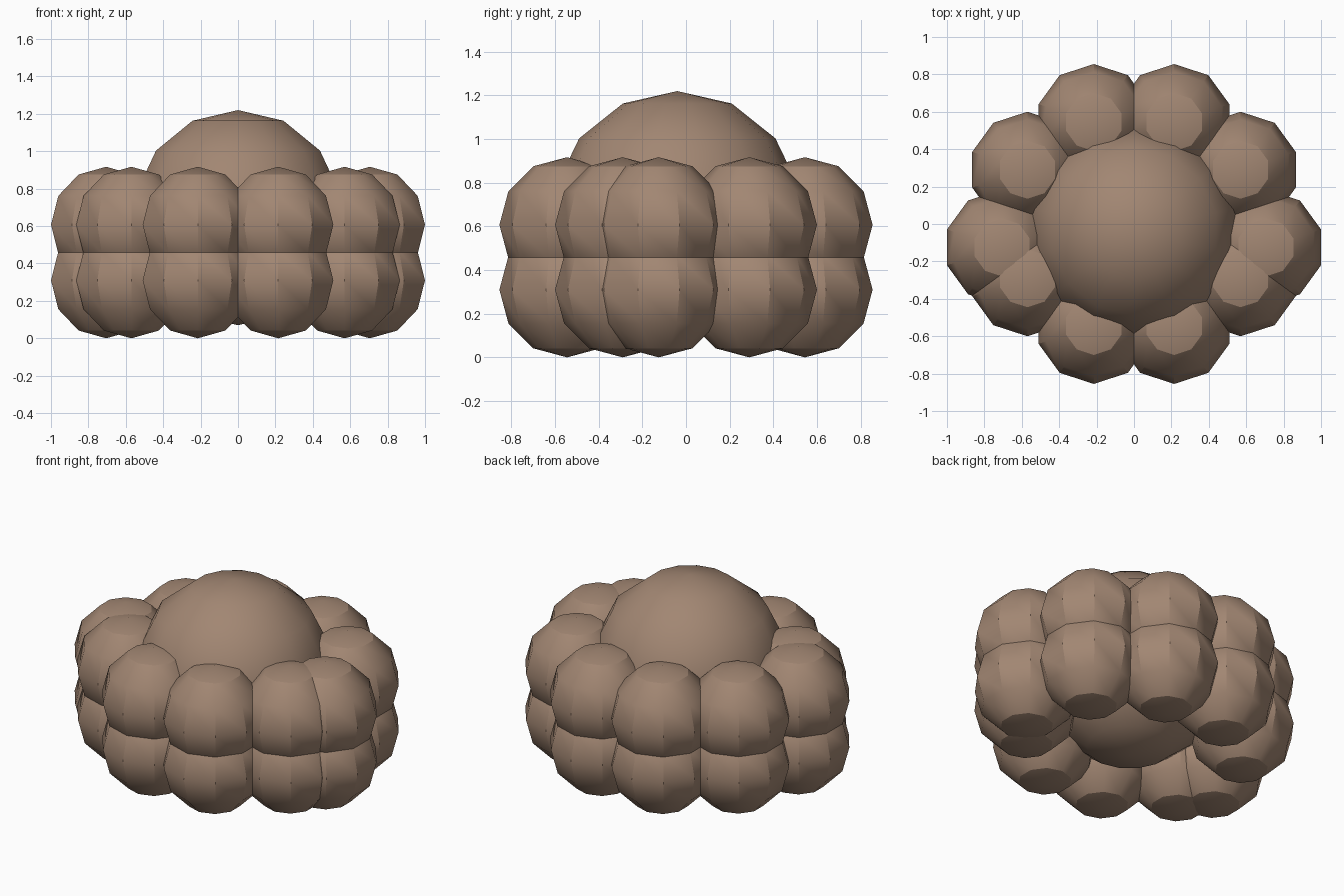
import bpy
import math

cube = bpy.data.objects.get("Cube")
if cube:
    bpy.data.objects.remove(cube, do_unlink=True)

# Single matte brown for every part
brown = bpy.data.materials.new("warm_brown")
brown.use_nodes = True
COLOR = (0.36, 0.24, 0.17, 1.0)
brown.diffuse_color = COLOR
bsdf = brown.node_tree.nodes["Principled BSDF"]
bsdf.inputs["Base Color"].default_value = COLOR
bsdf.inputs["Roughness"].default_value = 0.8


def add_ball(name, segments, rings, radius, location):
    """Low-poly ball, smooth except across its steeper edges."""
    bpy.ops.mesh.primitive_uv_sphere_add(
        segments=segments, ring_count=rings, radius=radius, location=location)
    ball = bpy.context.object
    ball.name = name
    ball.data.name = name
    ball.data.materials.append(brown)
    bpy.ops.object.shade_smooth_by_angle(angle=math.radians(30))
    return ball


# Large central dome
add_ball("central_dome", 14, 7, 0.575, (0, -0.04, 0.645))

# Ring of lobes, two layers high, mirrored left and right
LOBES = {
    "front": (0.215, -0.545),
    "front_corner": (0.57, -0.29),
    "side": (0.705, -0.125),
    "back_corner": (0.57, 0.29),
    "back": (0.215, 0.545),
}
LAYERS = {"lower": 0.31, "upper": 0.607}

for place, (x, y) in LOBES.items():
    for side, sign in (("left", 1), ("right", -1)):
        for layer, z in LAYERS.items():
            add_ball(f"{layer}_{place}_lobe_{side}", 10, 6, 0.31, (sign * x, y, z))
